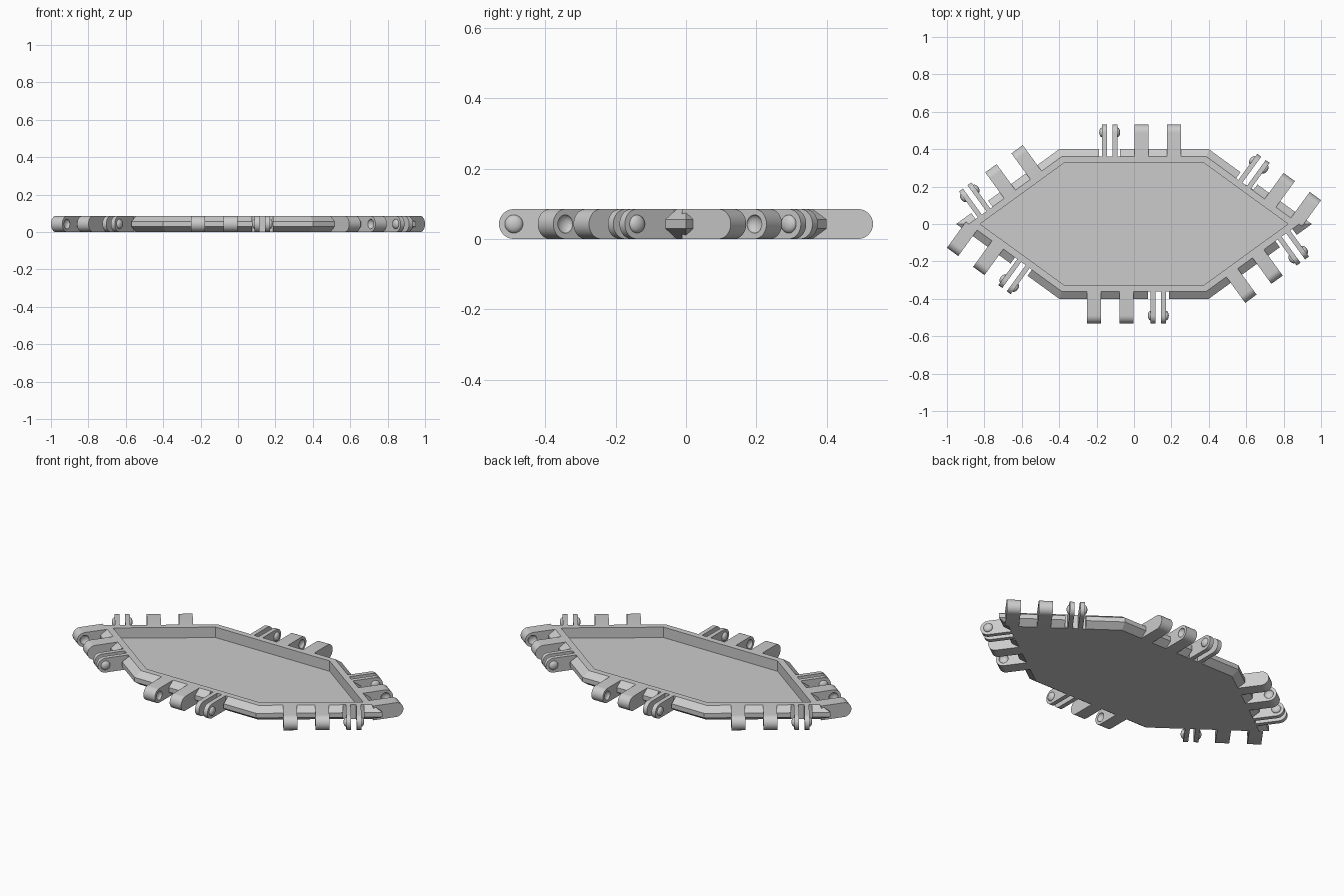
import bpy, bmesh, math
from mathutils import Matrix, Vector

if "Cube" in bpy.data.objects:
    bpy.data.objects.remove(bpy.data.objects["Cube"])

HEIGHT = 0.085
SLOPE = math.radians(36)
REACH = 0.132            # how far a hinge sticks out past the rim
ROOT = -0.04             # where a hinge meets the body
R = HEIGHT / 2
AXIS = REACH - R         # pin axis of every hinge
CLIP, KNUCKLES = -0.13, (0.04, 0.213)
KNUCKLE_W, PLATE_W = 0.075, 0.026

grey = bpy.data.materials.new("plain grey")
grey.use_nodes = True
grey.diffuse_color = (0.6, 0.6, 0.6, 1)
grey.node_tree.nodes["Principled BSDF"].inputs["Base Color"].default_value = (0.6, 0.6, 0.6, 1)


def make_object(name, bm, helper=False):
    bmesh.ops.recalc_face_normals(bm, faces=bm.faces)
    mesh = bpy.data.meshes.new(name)
    bm.to_mesh(mesh)
    bm.free()
    obj = bpy.data.objects.new(name, mesh)
    bpy.context.collection.objects.link(obj)
    mesh.materials.append(grey)
    if helper:
        obj.hide_render = True
        obj.hide_set(True)
    return obj


def smooth(obj):
    bpy.ops.object.select_all(action='DESELECT')
    obj.select_set(True)
    bpy.context.view_layer.objects.active = obj
    bpy.ops.object.shade_smooth_by_angle(angle=math.radians(35))


def cut(obj, cutter):
    mod = obj.modifiers.new("cut", 'BOOLEAN')
    mod.operation, mod.solver, mod.object = 'DIFFERENCE', 'EXACT', cutter


def hexagon(inset, z):
    """Hexagon parallel to the rim, moved in by inset."""
    y = 0.4 - inset
    dist = 0.4 * (math.sin(SLOPE) + math.cos(SLOPE)) - inset
    tip = dist / math.sin(SLOPE)
    x = (dist - y * math.cos(SLOPE)) / math.sin(SLOPE)
    return [(tip, 0, z), (x, y, z), (-x, y, z), (-tip, 0, z), (-x, -y, z), (x, -y, z)]


def lug(bm, frame, x, width):
    """Bar along the edge normal with a rounded outer end."""
    arc = [math.radians(-90 + 180 * i / 16) for i in range(17)]
    side = [(ROOT, 0)] + [(AXIS + R * math.cos(a), R + R * math.sin(a)) for a in arc] + [(ROOT, HEIGHT)]
    face = bm.faces.new([bm.verts.new(frame @ Vector((x - width / 2, y, z))) for y, z in side])
    out = bmesh.ops.extrude_face_region(bm, geom=[face], use_keep_orig=True)
    verts = [v for v in out["geom"] if isinstance(v, bmesh.types.BMVert)]
    bmesh.ops.translate(bm, verts=verts, vec=frame.to_3x3() @ Vector((width, 0, 0)))


def button(bm, frame, x, depth):
    """Flattened ball on the pin axis."""
    place = frame @ Matrix.Translation((x, AXIS, R)) @ Matrix.Rotation(math.pi / 2, 4, 'Y')
    scale = Matrix.Diagonal((0.026, 0.026, depth, 1))
    bmesh.ops.create_uvsphere(bm, u_segments=24, v_segments=12, radius=1, matrix=place @ scale)


# One frame per edge: x along the edge, y outwards
mid_x = 0.4 + 0.2 / math.tan(SLOPE)
frames = []
for x, y, angle, shift in ((0, 0.4, 0, 0), (mid_x, 0.2, -SLOPE, 0.055), (-mid_x, 0.2, SLOPE, -0.055)):
    base = Matrix.Translation((x, y, 0)) @ Matrix.Rotation(angle, 4, 'Z') @ Matrix.Translation((shift, 0, 0))
    frames += [base, Matrix.Rotation(math.pi, 4, 'Z') @ base]

# Tray: chamfered outside, flat rim, straight inner wall and floor
bm = bmesh.new()
section = [(0.04, 0), (0, 0.029), (0, 0.056), (0.04, HEIGHT), (0.075, HEIGHT), (0.075, 0.023)]
loops = [[bm.verts.new(p) for p in hexagon(*s)] for s in section]
for a, b in zip(loops, loops[1:]):
    for i in range(6):
        j = (i + 1) % 6
        bm.faces.new((a[i], a[j], b[j], b[i]))
bm.faces.new(loops[0])
bm.faces.new(loops[-1])
tray = make_object("tray", bm)

# Hinge parts on all six edges
notch, knuckle, dimple, plate, bump = [bmesh.new() for _ in range(5)]
for f in frames:
    box = Matrix.Translation((CLIP, 0.06, R)) @ Matrix.Diagonal((0.112, 0.2, 0.3, 1))
    bmesh.ops.create_cube(notch, size=1, matrix=f @ box)
    for x, inward in zip(KNUCKLES, (1, -1)):
        lug(knuckle, f, x, KNUCKLE_W)
        button(dimple, f, x + inward * KNUCKLE_W / 2, 0.016)
    for s in (-1, 1):
        lug(plate, f, CLIP + s * 0.028, PLATE_W)
        button(bump, f, CLIP + s * (0.028 + PLATE_W / 2), 0.015)

knuckles = make_object("hinge_knuckles", knuckle)
plates = make_object("clip_plates", plate)
bumps = make_object("clip_bumps", bump)
for obj in (knuckles, plates, bumps):
    smooth(obj)
cut(tray, make_object("notch_cutter", notch, True))
cut(knuckles, make_object("dimple_cutter", dimple, True))
